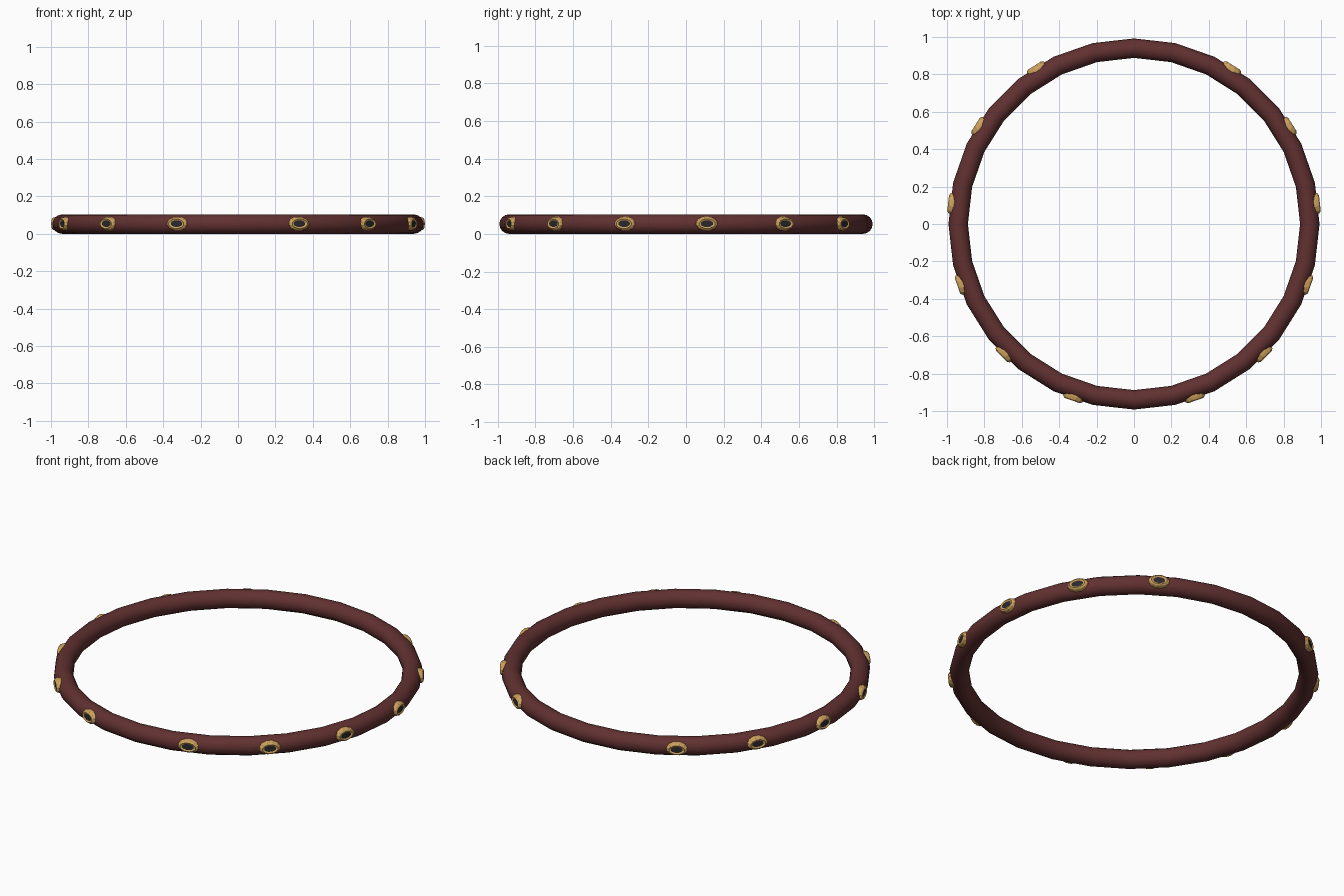
import bpy, bmesh, math
from mathutils import Vector

if "Cube" in bpy.data.objects:
    bpy.data.objects.remove(bpy.data.objects["Cube"])

SEGS = 28          # straight segments round the hoop
R, T = 0.94, 0.052  # hoop radius and tube radius


def material(name, rgb):
    m = bpy.data.materials.new(name)
    m.diffuse_color = (*rgb, 1)
    m.use_nodes = True
    m.node_tree.nodes["Principled BSDF"].inputs["Base Color"].default_value = m.diffuse_color
    return m


maroon = material("maroon", (0.12, 0.030, 0.030))
gold = material("gold", (0.62, 0.36, 0.11))
dark = material("dark stone", (0.022, 0.022, 0.027))

# hoop
bpy.ops.mesh.primitive_torus_add(major_segments=SEGS, minor_segments=16,
                                 major_radius=R, minor_radius=T, location=(0, 0, T))
hoop = bpy.context.object
hoop.name = "hoop"
hoop.data.materials.append(maroon)
bpy.ops.object.shade_smooth_by_angle(angle=math.radians(40))


def stud(name, angle):
    """Oval gold setting with a dark stone, facing outward; angle measured from the front."""
    out = Vector((math.sin(angle), -math.cos(angle), 0))
    side = Vector((math.cos(angle), math.sin(angle), 0))
    up = Vector((0, 0, 1))
    # (half width, half height, distance from hoop centre)
    profile = [(0.064, 0.039, 0.955), (0.062, 0.038, 0.978), (0.055, 0.034, 0.993),
               (0.044, 0.026, 1.0), (0.033, 0.018, 0.996)]
    n = 12
    bm = bmesh.new()
    rings = []
    for w, h, d in profile:
        rings.append([bm.verts.new(out * d + side * w * math.cos(a) + up * (T + 0.002 + h * math.sin(a)))
                      for a in (2 * math.pi * (i + 0.5) / n for i in range(n))])
    for a, b in zip(rings, rings[1:]):
        for i in range(n):
            j = (i + 1) % n
            bm.faces.new((a[i], a[j], b[j], b[i]))
    bm.faces.new(rings[-1]).material_index = 1   # stone
    bm.faces.new(rings[0][::-1])                 # hidden back
    bmesh.ops.recalc_face_normals(bm, faces=bm.faces)
    me = bpy.data.meshes.new(name)
    bm.to_mesh(me)
    bm.free()
    me.materials.append(gold)
    me.materials.append(dark)
    ob = bpy.data.objects.new(name, me)
    bpy.context.collection.objects.link(ob)


# studs sit on every second segment, six on each side
step = 2 * math.pi / SEGS
for k in range(6):
    for s, label in ((1, "right"), (-1, "left")):
        stud(f"stud_{label}_{k + 1}", s * (1.5 + 2 * k) * step)
